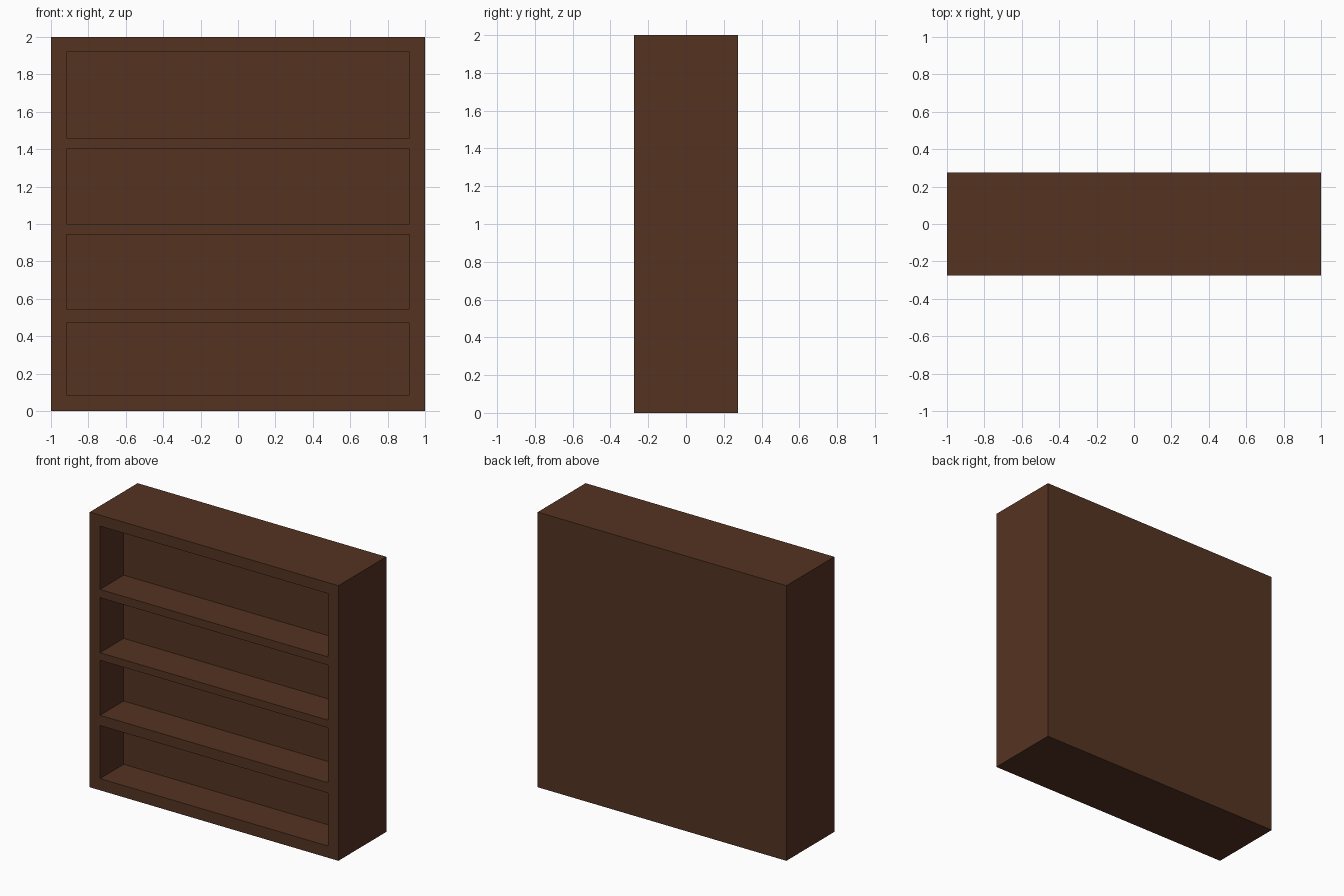
import bpy, bmesh
from mathutils import Vector

if "Cube" in bpy.data.objects:
    bpy.data.objects.remove(bpy.data.objects["Cube"])

W, D, H = 2.0, 0.55, 2.0
INNER_X = 0.917                      # half width of the openings
RECESS = 0.272                       # depth of the shelves
BAYS = [(0.085, 0.47), (0.545, 0.945), (1.0, 1.40), (1.46, 1.92)]

wood = bpy.data.materials.new("dark brown wood")
wood.diffuse_color = (0.0908, 0.0331, 0.0160, 1)
wood.use_nodes = True
wood.node_tree.nodes["Principled BSDF"].inputs["Base Color"].default_value = wood.diffuse_color

# Solid case
bm = bmesh.new()
bmesh.ops.create_cube(bm, size=1)
for v in bm.verts:
    v.co = Vector((v.co.x * W, v.co.y * D, (v.co.z + 0.5) * H))


def is_front(f):
    return f.normal.y < -0.9


def cut_front(co, normal):
    faces = [f for f in bm.faces if is_front(f)]
    geom = faces + list({e for f in faces for e in f.edges}) + list({v for f in faces for v in f.verts})
    bmesh.ops.bisect_plane(bm, geom=geom, plane_co=co, plane_no=normal, dist=1e-5)
    bm.normal_update()


# Divide the front into frame, shelf edges and openings
bm.normal_update()
for x in (-INNER_X, INNER_X):
    cut_front((x, 0, 0), (1, 0, 0))
for bay in BAYS:
    for z in bay:
        cut_front((0, 0, z), (0, 0, 1))

# Push each opening back to form the shelf bays
openings = []
for f in bm.faces:
    c = f.calc_center_median()
    if is_front(f) and abs(c.x) < 0.5 and any(a < c.z < b for a, b in BAYS):
        openings.append(f)
backs = bmesh.ops.extrude_discrete_faces(bm, faces=openings)["faces"]
bmesh.ops.translate(bm, vec=(0, RECESS, 0), verts=list({v for f in backs for v in f.verts}))
bmesh.ops.recalc_face_normals(bm, faces=bm.faces[:])

mesh = bpy.data.meshes.new("bookcase")
bm.to_mesh(mesh)
bm.free()
mesh.materials.append(wood)
bpy.context.collection.objects.link(bpy.data.objects.new("bookcase", mesh))
